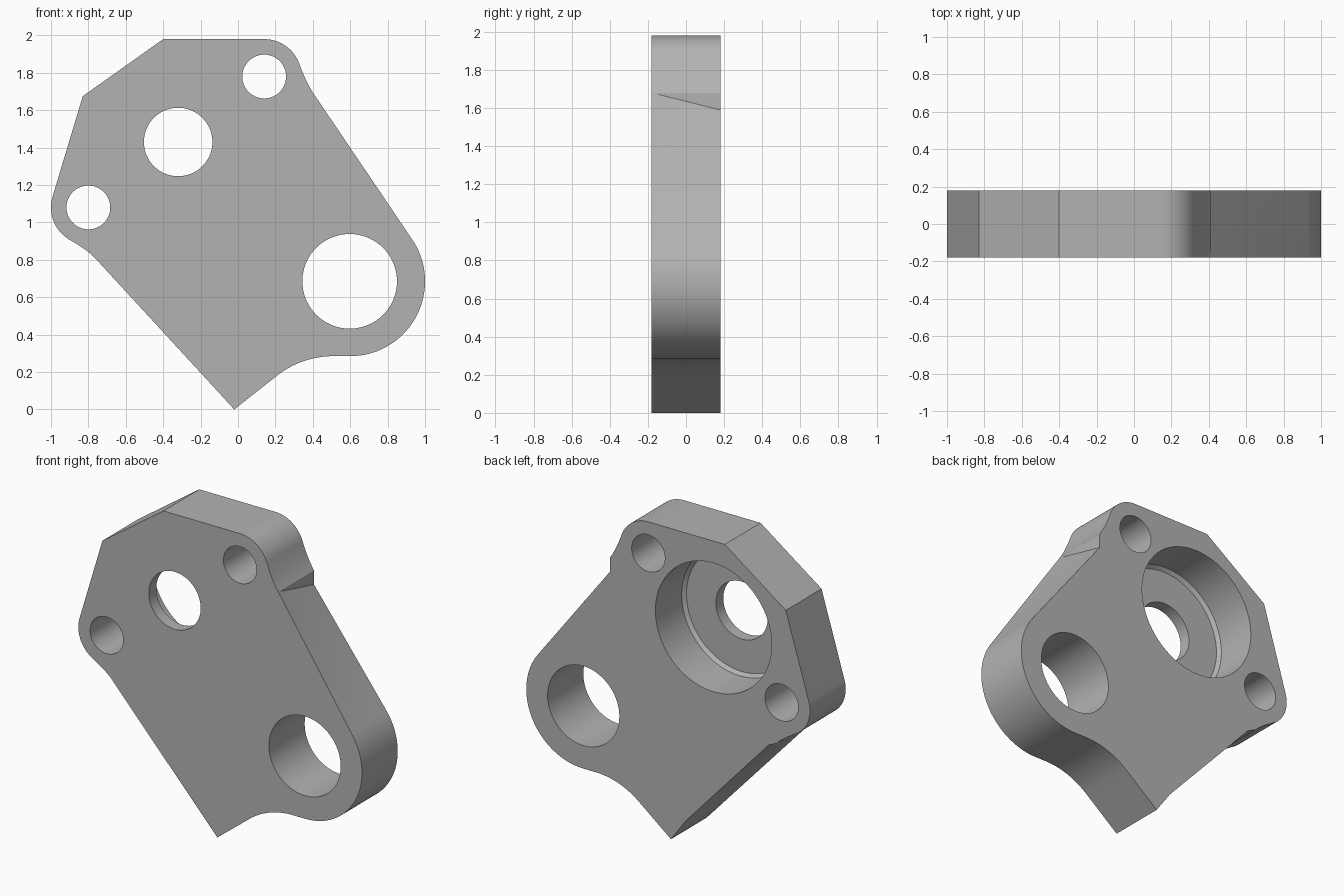
import bpy, bmesh, math
from math import cos, sin, radians

cube = bpy.data.objects.get("Cube")
if cube:
    bpy.data.objects.remove(cube, do_unlink=True)

HALF = 0.18  # half the plate thickness

grey = bpy.data.materials.new("plain_grey")
grey.use_nodes = True
colour = (0.45, 0.45, 0.45, 1)
grey.diffuse_color = colour
grey.node_tree.nodes["Principled BSDF"].inputs["Base Color"].default_value = colour


def arc(cx, cz, r, a0, a1, n):
    steps = [radians(a0 + (a1 - a0) * i / n) for i in range(n + 1)]
    return [(cx + r * cos(a), cz + r * sin(a)) for a in steps]


def bend(p, c, q, n=8):
    """Smooth fillet from p to q, steered by corner c."""
    ts = [i / n for i in range(1, n + 1)]
    return [tuple((1-t)**2*a + 2*t*(1-t)*b + t*t*d for a, b, d in zip(p, c, q)) for t in ts]


def make_object(name, bm):
    bmesh.ops.recalc_face_normals(bm, faces=bm.faces)
    mesh = bpy.data.meshes.new(name)
    bm.to_mesh(mesh)
    bm.free()
    mesh.materials.append(grey)
    obj = bpy.data.objects.new(name, mesh)
    bpy.context.collection.objects.link(obj)
    return obj


def same(points):
    return [(p, p) for p in points]


# Outline, clockwise, as (front point, back point) pairs
upper_lug = arc(0.14, 1.78, 0.2, 90, 20, 20)
upper_end = (0.41, 1.68)
boss = arc(0.6, 0.685, 0.4, 34.7, -90, 48)
foot_fillet = arc(0.51, -0.202, 0.487, 90, 128, 16)
left_lug = arc(-0.8, 1.08, 0.2, 240, 163.3, 20)
left_end = (-0.765, 0.81)
# bend runs from lug to edge, so reverse it for the clockwise walk
left_fillet = bend(left_lug[0], (-0.803, 0.851), left_end)[::-1]

pairs = same([(-0.83, 1.675), (-0.40, 1.98)])
pairs += same(upper_lug + bend(upper_lug[-1], (0.366, 1.743), upper_end))
# Drafted right edge, inset at the back
pairs += [(upper_end, (0.41, 1.59)), (boss[0], (0.917, 0.928))]
pairs += same(boss[1:] + foot_fillet + [(-0.02, 0)])
# Drafted left edge, inset at the back
pairs += [((-0.12, 0.109), (-0.12, 0.14)), (left_end, (-0.71, 0.785))]
pairs += same(left_fillet + left_lug)

# Plate body
bm = bmesh.new()
front = [bm.verts.new((f[0], -HALF, f[1])) for f, b in pairs]
back = [bm.verts.new((b[0], HALF, b[1])) for f, b in pairs]
bm.faces.new(front)
bm.faces.new(back)
for i in range(len(pairs)):
    j = (i + 1) % len(pairs)
    bm.faces.new((front[i], front[j], back[j], back[i]))
bmesh.ops.remove_doubles(bm, verts=bm.verts, dist=0.0005)
bmesh.ops.triangulate(bm, faces=[f for f in bm.faces if len(f.verts) == 4])
plate = make_object("bracket_plate", bm)


def cut_round(name, x, z, profile, n=72):
    """Cut a turned shape, given as (radius, y) steps, through the plate."""
    bm = bmesh.new()
    rings = [[bm.verts.new((px, y, pz)) for px, pz in arc(x, z, r, 0, 360, n)[:-1]]
             for r, y in profile]
    for lower, upper in zip(rings, rings[1:]):
        for i in range(n):
            j = (i + 1) % n
            bm.faces.new((lower[i], lower[j], upper[j], upper[i]))
    bm.faces.new(rings[0])
    bm.faces.new(rings[-1])
    cutter = make_object(name, bm)
    cutter.hide_render = True
    mod = plate.modifiers.new(name, 'BOOLEAN')
    mod.operation = 'DIFFERENCE'
    mod.solver = 'EXACT'
    mod.object = cutter
    bpy.context.view_layer.objects.active = plate
    bpy.ops.object.modifier_apply(modifier=name)
    bpy.data.objects.remove(cutter, do_unlink=True)


# Bolt holes, boss hole and counterbored bearing seat
for name, x, z, r in (("upper_bolt_hole", 0.14, 1.78, 0.117),
                      ("left_bolt_hole", -0.80, 1.08, 0.117),
                      ("boss_hole", 0.597, 0.685, 0.253)):
    cut_round(name, x, z, [(r, -0.3), (r, 0.3)])
cut_round("bearing_seat", -0.32, 1.43,
          [(0.183, -0.3), (0.183, -0.105), (0.39, -0.105), (0.41, -0.085), (0.41, 0.3)])

bpy.ops.object.select_all(action='DESELECT')
plate.select_set(True)
bpy.context.view_layer.objects.active = plate
bpy.ops.object.shade_smooth_by_angle(angle=radians(25))
